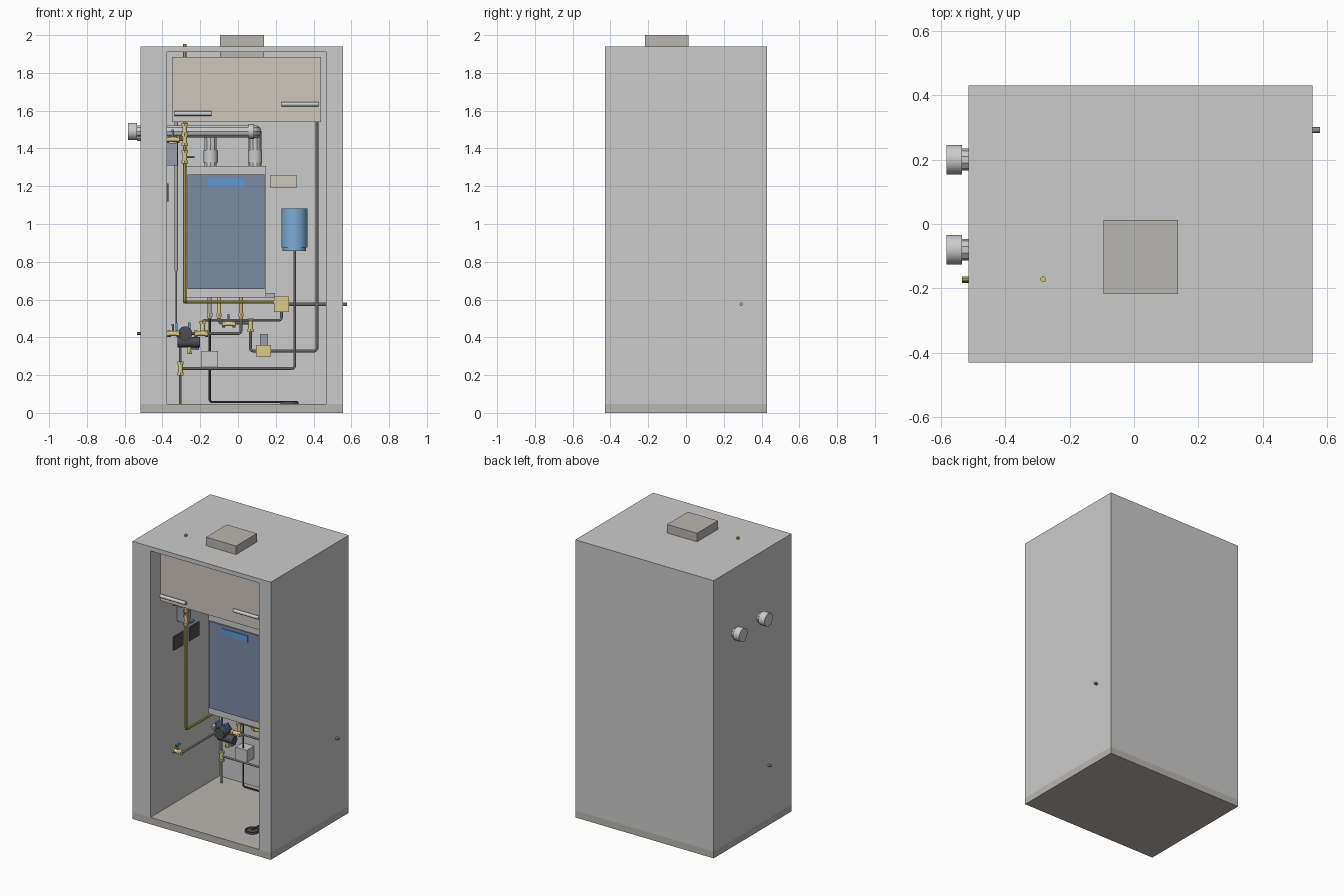
import bpy, math
from mathutils import Vector

if "Cube" in bpy.data.objects:
    bpy.data.objects.remove(bpy.data.objects["Cube"])


def mat(name, r, g, b):
    m = bpy.data.materials.new(name)
    m.diffuse_color = (r, g, b, 1)
    m.use_nodes = True
    m.node_tree.nodes["Principled BSDF"].inputs["Base Color"].default_value = m.diffuse_color
    return m


BRASS = mat("brass", .72, .6, .25)
GAS = mat("gas_yellow", .68, .55, .12)
COPPER = mat("copper", .72, .42, .2)
BLUE = mat("blue", .12, .32, .65)
VESSEL = mat("vessel_blue", .2, .42, .68)
NAVY = mat("panel_navy", .2, .26, .38)
DARK = mat("dark_grey", .08, .08, .09)
SLATE = mat("slate", .32, .34, .4)
WHITE = mat("white", .85, .85, .85)
TAN = mat("tan", .62, .57, .52)
STEEL = mat("steel", .45, .44, .42)
BASE = mat("base_grey", .48, .47, .44)


def finish(o, name, m, smooth=False):
    o.name = name
    if m:
        o.data.materials.append(m)
    if smooth:
        bpy.ops.object.shade_smooth_by_angle()
    return o


def box(name, x, y, z, m=None):
    bpy.ops.mesh.primitive_cube_add(size=1, location=((x[0]+x[1])/2, (y[0]+y[1])/2, (z[0]+z[1])/2))
    o = bpy.context.object
    o.scale = (x[1]-x[0], y[1]-y[0], z[1]-z[0])
    bpy.ops.object.transform_apply(location=False, rotation=False, scale=True)
    return finish(o, name, m)


def cyl(name, a, b, r, m=None, n=24):
    a, b = Vector(a), Vector(b)
    bpy.ops.mesh.primitive_cylinder_add(vertices=n, radius=r, depth=(b-a).length, location=(a+b)/2)
    o = bpy.context.object
    o.rotation_euler = (b-a).to_track_quat('Z', 'Y').to_euler()
    return finish(o, name, m, True)


def pipe(name, pts, r, m=STEEL, bend=None):
    """Round pipe through pts with filleted corners."""
    pts = [Vector(p) for p in pts]
    bend = bend or 2.2*r
    path = [pts[0]]
    for p, q, s in zip(pts, pts[1:], pts[2:]):
        a, b = q+(p-q).normalized()*bend, q+(s-q).normalized()*bend
        c = a+b-q
        for i in range(6):
            t = i/5*math.pi/2
            path.append(c+(a-c)*math.cos(t)+(b-c)*math.sin(t))
    path.append(pts[-1])
    cu = bpy.data.curves.new(name, 'CURVE')
    cu.dimensions = '3D'
    cu.bevel_depth, cu.bevel_resolution, cu.use_fill_caps = r, 3, True
    s = cu.splines.new('POLY')
    s.points.add(len(path)-1)
    for pt, v in zip(s.points, path):
        pt.co = (*v, 1)
    o = bpy.data.objects.new(name, cu)
    bpy.context.collection.objects.link(o)
    bpy.ops.object.select_all(action='DESELECT')
    o.select_set(True)
    bpy.context.view_layer.objects.active = o
    bpy.ops.object.convert(target='MESH')
    return finish(bpy.context.object, name, m, True)


def valve(name, c, axis, lever=None, size=1.0):
    """Brass body with end nuts along axis and an optional blue lever."""
    c, d = Vector(c), Vector(axis)
    cyl(name+"_body", c-d*.035*size, c+d*.035*size, .013*size, BRASS, 16)
    for i, k in enumerate((-.028, .028)):
        cyl(f"{name}_nut_{i}", c+d*(k-.008)*size, c+d*(k+.008)*size, .019*size, BRASS, 6)
    if lever:
        v = Vector(lever)
        cyl(name+"_stem", c, c+v*.04, .005, STEEL, 12)
        e = c+v*.045
        w = Vector((.006, .022, .006)) if abs(v.y) < .5 else Vector((.006, .006, .022))
        box(name+"_lever", *[(e[i]-w[i], e[i]+w[i]) for i in range(3)], BLUE)


# Cabinet shell
FY = (-.43, .43)
box("cabinet_base", (-.515, .555), FY, (0, .048), BASE)
box("left_wall", (-.515, -.375), FY, (.048, 1.91))
box("right_wall", (.465, .555), FY, (.048, 1.91))
box("back_wall", (-.375, .465), (.33, .43), (.048, 1.91))
box("roof", (-.515, .555), FY, (1.91, 1.94))
box("roof_vent", (-.095, .137), (-.217, .013), (1.88, 2.0), BASE)

# Upper tank box with two handles
box("upper_box", (-.35, .44), (-.355, .155), (1.54, 1.885), TAN)
for n, x, z in (("left", -.335, 1.585), ("right", .23, 1.635)):
    cyl(n+"_handle", (x, -.375, z), (x+.195, -.375, z), .012, WHITE)
    for i in (.03, .165):
        cyl(f"{n}_handle_post_{i}", (x+i, -.35, z), (x+i, -.375, z), .006, WHITE, 12)

# Boiler
box("boiler_case", (-.275, .147), (.068, .33), (.61, 1.308))
box("boiler_front_panel", (-.268, .14), (.06, .07), (.655, 1.262), NAVY)
box("boiler_display", (-.165, .035), (.054, .062), (1.195, 1.24), BLUE)

# Twin flues through the left wall
for n, y, x in (("front", -.08, .09), ("rear", .2, -.145)):
    pts = [(-.55, y, 1.49), (x, y, 1.49)]
    if y < 0:
        pts.append((x, .2, 1.49))
    pipe(n+"_flue", pts+[(x, .2, 1.3)], .034, WHITE, .04)
    cyl(n+"_flue_cap", (-.583, y, 1.49), (-.535, y, 1.49), .046, WHITE)
    cyl(n+"_flue_collar", (x, .2, 1.325), (x, .2, 1.39), .038, WHITE)
    cyl(n+"_flue_seat", (x, .2, 1.3), (x, .2, 1.33), .025, STEEL)
cyl("front_flue_joint", (.055, -.08, 1.49), (.085, -.08, 1.49), .039, WHITE)

# Gas line with branch and valves
pipe("gas_pipe", [(-.282, -.172, 1.953), (-.282, -.172, .587), (-.282, .21, .587), (.2, .21, .587)], .009, GAS)
pipe("gas_inlet", [(-.535, -.172, 1.448), (-.282, -.172, 1.448)], .009, GAS)
valve("gas_inlet_valve", (-.345, -.172, 1.448), (1, 0, 0), (0, 0, 1))
valve("gas_tee", (-.282, -.172, 1.448), (0, 0, 1))
valve("gas_valve", (-.282, -.172, 1.355), (0, 0, 1), (1, 0, 0))
valve("gas_upper_joint", (-.282, -.172, 1.5), (0, 0, 1))

# Left wall electrics
box("junction_box", (-.376, -.32), (-.14, -.06), (1.31, 1.43), SLATE)
for i, y in enumerate((-.18, -.005)):
    box(f"wall_switch_{i}", (-.376, -.368), (y, y+.105), (1.12, 1.215), DARK)
box("control_plate", (.172, .31), (.31, .331), (1.19, 1.26), TAN)
cyl("riser_sleeve", (-.327, .29, .75), (-.327, .29, 1.54), .009, STEEL)
pipe("riser_pipe", [(-.327, .29, .76), (-.327, .29, .43)], .005)

# Expansion vessel and its line
cyl("vessel", (.298, .255, .875), (.298, .255, 1.083), .069, VESSEL, 32)
cyl("vessel_foot", (.298, .255, .858), (.298, .255, .88), .062, VESSEL, 32)
pipe("vessel_pipe", [(.3, .255, .86), (.3, .255, .235), (-.305, .255, .235)], .007)

# Right-hand riser to the upper box
pipe("right_riser", [(.418, .29, 1.545), (.418, .29, .328), (.065, .29, .328), (.065, .29, .475), (-.1, .29, .475), (-.1, .29, .52)], .008)
box("zone_valve", (.095, .175), (.25, .32), (.298, .36), BRASS)
box("zone_actuator", (.117, .158), (.26, .31), (.36, .418), SLATE)
valve("elbow_joint", (.067, .29, .465), (0, 0, 1))
valve("return_valve", (-.05, .29, .472), (1, 0, 0), (0, 0, 1))

# Boiler tails
for n, x, z, m in (("drain", -.15, .5, STEEL), ("cold", -.1, .5, BRASS), ("hot", .016, .5, COPPER)):
    cyl(n+"_tail", (x, .27, z), (x, .27, .615), .011, m)
for x, n in ((-.15, "drain"), (-.1, "cold"), (.016, "hot")):
    cyl(n+"_tail_nut", (x, .27, .51), (x, .27, .53), .016, BRASS, 6)
pipe("hot_pipe", [(.016, .27, .51), (.016, .27, .42), (-.32, .27, .42)], .007)
pipe("feed_pipe", [(-.19, .28, .42), (-.19, .28, .49), (.23, .28, .49), (.23, .28, .54)], .007)
box("gas_regulator", (.19, .27), (.2, .31), (.535, .615), BRASS)
box("regulator_bracket", (.147, .195), (.25, .31), (.612, .636), STEEL)
pipe("right_outlet", [(.26, .292, .575), (.578, .292, .575)], .009)

# Pump group
cyl("pump_body", (-.32, .25, .375), (-.2, .25, .375), .028, DARK)
cyl("pump_motor", (-.28, .19, .42), (-.28, .28, .42), .038, DARK)
for i, x in enumerate((-.335, -.195)):
    valve(f"pump_valve_{i}", (x, .26, .42), (1, 0, 0))
valve("pump_joint", (-.188, .28, .45), (0, 0, 1))
valve("drain_cock", (-.258, .25, .34), (0, 0, 1), (1, 0, 0), .8)
for i, x in enumerate((-.325, -.258)):
    box(f"pump_lever_{i}", (x-.006, x+.006), (.22, .26), (.435, .478), BLUE)

# Water inlet from the left wall
pipe("water_inlet", [(-.535, -.175, .42), (-.31, -.175, .42), (-.31, .27, .42)], .008)
valve("inlet_valve", (-.345, -.175, .42), (1, 0, 0), (0, 0, 1))
pipe("floor_riser", [(-.305, .255, .045), (-.305, .255, .42)], .007)
valve("floor_tee", (-.305, .255, .235), (0, 0, 1))

# Condensate box, drain line and floor gully
box("condensate_box", (-.195, -.107), (.25, .331), (.242, .328), WHITE)
pipe("condensate_pipe", [(-.15, .272, .52), (-.15, .272, .058), (.272, .272, .058), (.272, -.23, .058)], .006, DARK)
cyl("floor_drain", (.272, -.23, .046), (.272, -.23, .056), .048, DARK, 32)
bpy.ops.mesh.primitive_torus_add(location=(.272, -.23, .056), major_radius=.042, minor_radius=.006, major_segments=32, minor_segments=8)
finish(bpy.context.object, "floor_drain_rim", DARK, True)
